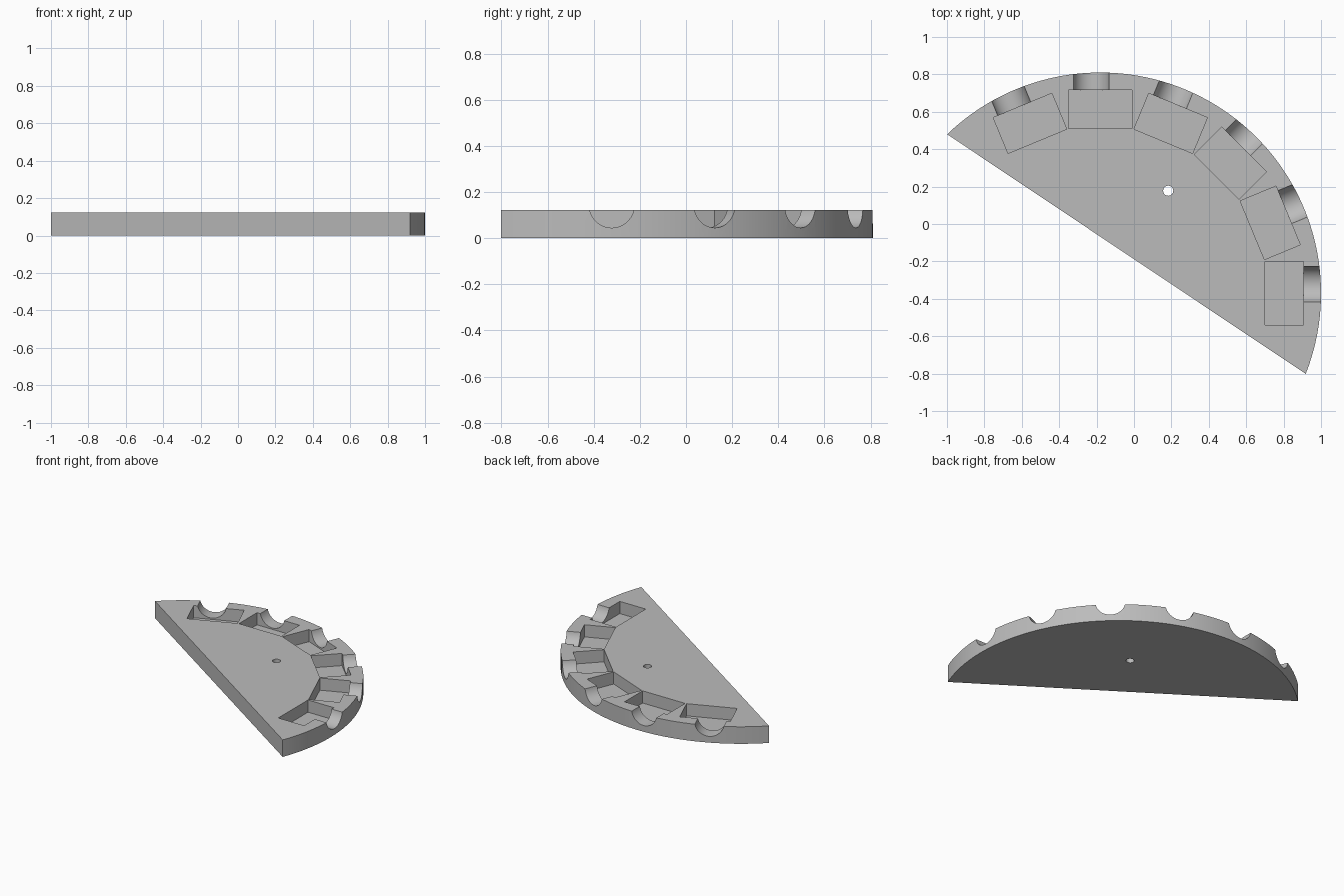
import bpy
import math
from mathutils import Matrix, Vector

cube = bpy.data.objects.get("Cube")
if cube:
    bpy.data.objects.remove(cube, do_unlink=True)

CENTRE = Vector((-0.18, -0.37, 0))   # centre of the curved rim
RADIUS = 1.18
HEIGHT = 0.123
MID, HALF_SPAN = 56.25, 77.7         # rim arc in degrees
STEPS = 72

grey = bpy.data.materials.new("plain_grey")
grey.use_nodes = True
colour = (0.5, 0.5, 0.5, 1)
grey.diffuse_color = colour
grey.node_tree.nodes["Principled BSDF"].inputs["Base Color"].default_value = colour

# Plate: circular segment extruded upwards
rim = []
for i in range(STEPS + 1):
    a = math.radians(MID - HALF_SPAN + 2 * HALF_SPAN * i / STEPS)
    rim.append(CENTRE + RADIUS * Vector((math.cos(a), math.sin(a), 0)))
n = len(rim)
verts = rim + [p + Vector((0, 0, HEIGHT)) for p in rim]
faces = [list(range(n))[::-1], list(range(n, 2 * n))]
faces += [(i, (i + 1) % n, (i + 1) % n + n, i + n) for i in range(n)]
mesh = bpy.data.meshes.new("segment_plate")
mesh.from_pydata(verts, [], faces)
mesh.materials.append(grey)
plate = bpy.data.objects.new("segment_plate", mesh)
bpy.context.collection.objects.link(plate)


def cut(name, matrix):
    """Subtract the active primitive from the plate."""
    tool = bpy.context.object
    tool.name = name
    tool.matrix_world = matrix
    tool.data.materials.append(grey)
    tool.hide_render = True
    bpy.context.view_layer.update()
    mod = plate.modifiers.new(name, "BOOLEAN")
    mod.operation = "DIFFERENCE"
    mod.solver = "EXACT"
    mod.object = tool
    bpy.ops.object.select_all(action="DESELECT")
    bpy.context.view_layer.objects.active = plate
    plate.select_set(True)
    bpy.ops.object.modifier_apply(modifier=mod.name)
    bpy.data.objects.remove(tool, do_unlink=True)


# Six pockets, each with a round channel out through the rim
for k in range(6):
    turn = Matrix.Translation(CENTRE) @ Matrix.Rotation(math.radians(22.5 * k), 4, "Z")
    bpy.ops.mesh.primitive_cube_add(size=1)
    cut("pocket_cutter", turn @ Matrix.Translation((0.983, 0, 0.235))
        @ Matrix.Diagonal((0.207, 0.339, 0.4, 1)))
    bpy.ops.mesh.primitive_cylinder_add(vertices=64, radius=0.0975, depth=0.26)
    cut("channel_cutter", turn @ Matrix.Translation((1.16, 0.048, 0.1425))
        @ Matrix.Rotation(math.pi / 2, 4, "Y"))

# Small through hole
bpy.ops.mesh.primitive_cylinder_add(vertices=32, radius=0.027, depth=1)
cut("hole_cutter", Matrix.Translation((0.183, 0.178, 0)))

bpy.ops.object.shade_smooth_by_angle(angle=math.radians(30))
